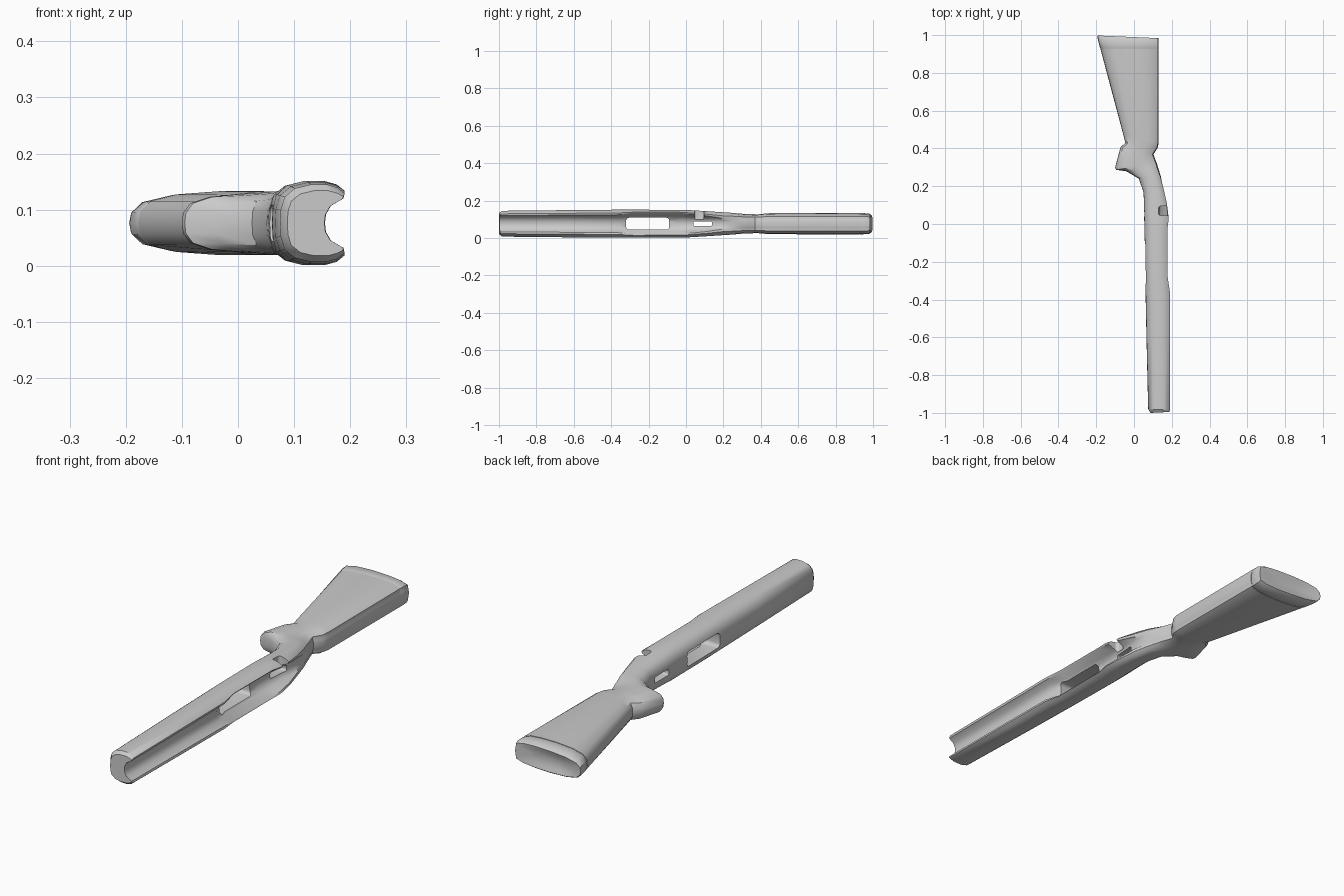
import bpy, bmesh, math

ZC = 0.076  # mid plane of the stock, which lies on its side


def section(xb, yb, xt, yt, hw, cw, d):
    """Closed planar ring from belly (xb, yb) to top line (xt, yt).
    hw: half width, cw: half width of channel, d: channel depth (negative = crown)."""
    h = xt - xb
    half = [(0, xb), (0.35 * hw, xb + 0.01 * h), (0.68 * hw, xb + 0.07 * h),
            (0.9 * hw, xb + 0.23 * h), (hw, xb + 0.48 * h), (hw, xb + 0.72 * h),
            (0.92 * hw, xb + 0.89 * h), (0.5 * (cw + 0.9 * hw), xt),
            (cw, xt - 0.06 * d), (0.7 * cw, xt - 0.7 * d), (0.35 * cw, xt - 0.95 * d), (0, xt - d)]
    ring = half + [(-z, x) for z, x in half[-2:0:-1]]
    return [(x, yb + (yt - yb) * (x - xb) / h, ZC + z) for z, x in ring]


def loft(name, stations, cap_start=True, cap_end=True):
    bm = bmesh.new()
    rings = [[bm.verts.new(p) for p in section(*s)] for s in stations]
    n = len(rings[0])
    for a, b in zip(rings, rings[1:]):
        for i in range(n):
            j = (i + 1) % n
            bm.faces.new((a[i], a[j], b[j], b[i]))
    if cap_start:
        bm.faces.new(rings[0][::-1])
    if cap_end:
        bm.faces.new(rings[-1])
    bmesh.ops.recalc_face_normals(bm, faces=bm.faces)
    me = bpy.data.meshes.new(name)
    bm.to_mesh(me)
    bm.free()
    ob = bpy.data.objects.new(name, me)
    bpy.context.collection.objects.link(ob)
    return ob


def cut(target, lo, hi, bevel):
    """Subtract a round-edged box from the target."""
    bpy.ops.mesh.primitive_cube_add(size=1, location=[(a + b) / 2 for a, b in zip(lo, hi)])
    c = bpy.context.object
    c.hide_render = True
    c.scale = [b - a for a, b in zip(lo, hi)]
    bpy.ops.object.transform_apply(location=False, rotation=False, scale=True)
    bv = c.modifiers.new("round", 'BEVEL')
    bv.width, bv.segments = bevel, 3
    m = target.modifiers.new("cut", 'BOOLEAN')
    m.object, m.operation, m.solver = c, 'DIFFERENCE', 'EXACT'
    bpy.context.view_layer.objects.active = target
    bpy.ops.object.modifier_apply(modifier=m.name)
    bpy.data.objects.remove(c)


# Fore-end with barrel channel, action inlet, wrist, pistol grip and butt
stock = loft("stock", [
    (0.088, -1.0, 0.188, -0.995, 0.058, 0.043, 0.034),
    (0.075, -0.98, 0.190, -0.985, 0.069, 0.044, 0.035),
    (0.066, -0.60, 0.190, -0.60, 0.073, 0.046, 0.036),
    (0.061, -0.36, 0.190, -0.36, 0.075, 0.048, 0.040),
    (0.060, -0.28, 0.178, -0.28, 0.075, 0.056, 0.060),
    (0.055, -0.02, 0.178, -0.02, 0.074, 0.056, 0.060),
    (0.054, 0.03, 0.184, 0.03, 0.072, 0.050, 0.060),
    (0.053, 0.11, 0.174, 0.11, 0.067, 0.042, 0.045),
    (0.050, 0.17, 0.156, 0.19, 0.062, 0.030, 0.015),
    (0.025, 0.24, 0.140, 0.25, 0.058, 0.028, -0.003),
    (-0.040, 0.279, 0.122, 0.30, 0.054, 0.026, -0.005),
    (-0.095, 0.287, 0.116, 0.32, 0.052, 0.026, -0.005),
    (-0.100, 0.300, 0.110, 0.335, 0.052, 0.026, -0.005),
    (-0.072, 0.405, 0.098, 0.37, 0.050, 0.026, -0.005),
    (-0.046, 0.430, 0.122, 0.405, 0.053, 0.026, -0.004),
    (-0.056, 0.470, 0.127, 0.435, 0.056, 0.026, -0.004),
    (-0.178, 0.928, 0.127, 0.928, 0.057, 0.028, -0.004)])

# Magazine well, trigger slot and bolt handle notch
cut(stock, (-0.05, -0.32, ZC - 0.032), (0.25, -0.09, ZC + 0.032), 0.015)
cut(stock, (-0.05, 0.04, ZC - 0.013), (0.25, 0.14, ZC + 0.013), 0.008)
cut(stock, (0.130, 0.045, 0.095), (0.25, 0.095, 0.20), 0.012)

# Butt pad with a fine seam and a hollowed rear face
pad = loft("butt_pad", [
    (-0.176, 0.928, 0.125, 0.928, 0.055, 0.028, -0.004),
    (-0.180, 0.933, 0.127, 0.933, 0.057, 0.028, -0.004),
    (-0.193, 0.985, 0.127, 0.970, 0.055, 0.028, -0.004),
    (-0.194, 0.998, 0.125, 0.984, 0.046, 0.024, -0.004),
    (-0.150, 0.990, 0.105, 0.984, 0.034, 0.018, -0.003),
    (-0.090, 0.982, 0.060, 0.981, 0.020, 0.010, -0.002)], cap_start=False)

for ob in (stock, pad):
    bpy.ops.object.select_all(action='DESELECT')
    ob.select_set(True)
    bpy.context.view_layer.objects.active = ob
    bpy.ops.object.shade_smooth_by_angle(angle=math.radians(35))
